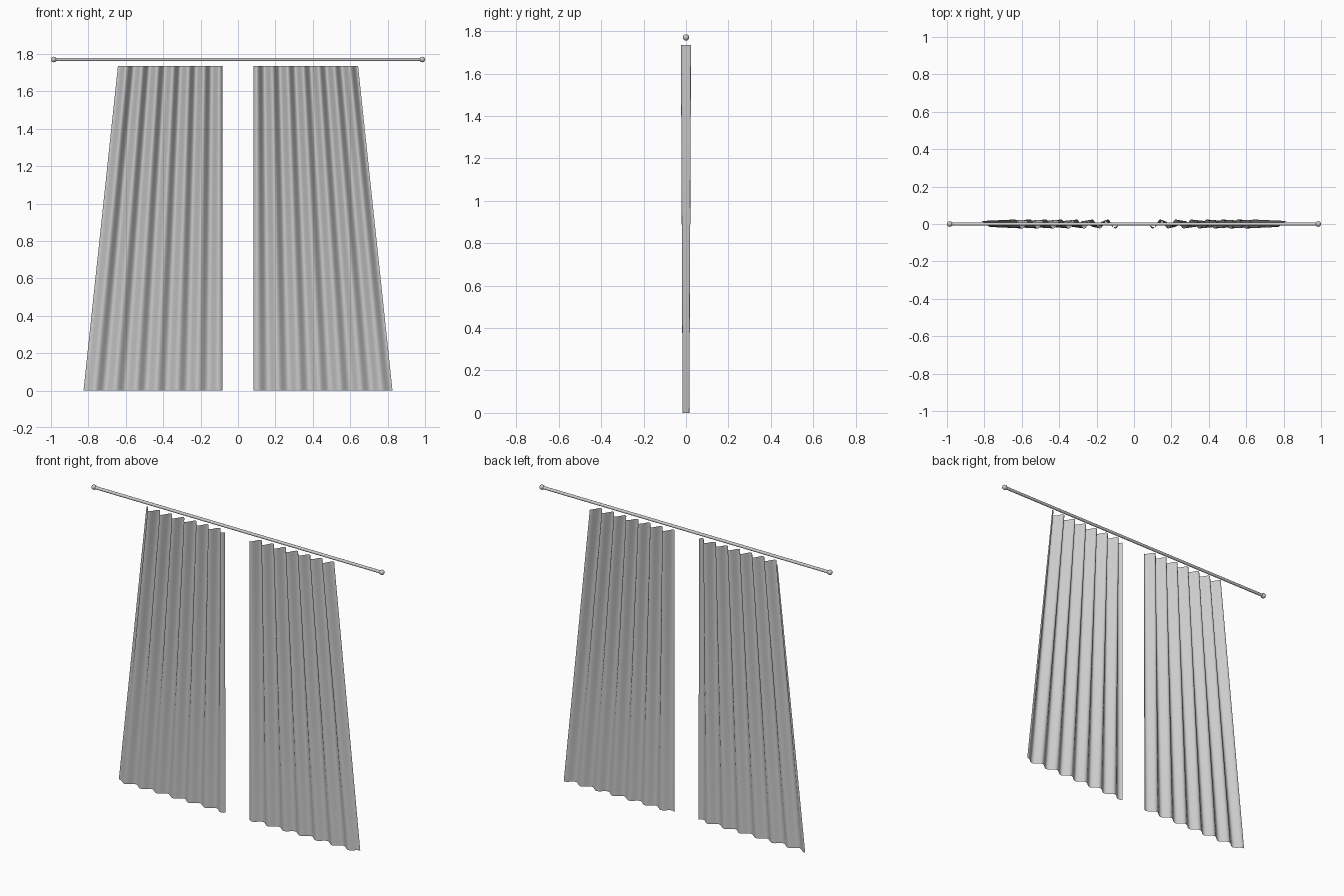
import bpy, bmesh, math

if "Cube" in bpy.data.objects:
    bpy.data.objects.remove(bpy.data.objects["Cube"])

HEIGHT, INNER = 1.735, 0.083
TOP_OUT, BOTTOM_OUT = 0.642, 0.826
ROD_Z = 1.77


def curtain(name, side):
    # pleated cloth sheet: folds widen and flatten toward the hem
    cols, rows = 108, 12
    bm = bmesh.new()
    grid = []
    for r in range(rows + 1):
        t = r / rows
        outer = BOTTOM_OUT + (TOP_OUT - BOTTOM_OUT) * t
        depth = 0.016 + 0.008 * t
        row = []
        for c in range(cols + 1):
            s = c / cols
            x = INNER + (outer - INNER) * s
            y = -depth * math.cos(math.tau * (6.75 * s - 0.2))
            row.append(bm.verts.new((side * x, y, HEIGHT * t)))
        grid.append(row)
    for r in range(rows):
        for c in range(cols):
            q = [grid[r][c], grid[r][c + 1], grid[r + 1][c + 1], grid[r + 1][c]]
            bm.faces.new(q if side > 0 else q[::-1])
    mesh = bpy.data.meshes.new(name)
    bm.to_mesh(mesh)
    bm.free()
    ob = bpy.data.objects.new(name, mesh)
    bpy.context.collection.objects.link(ob)
    for p in mesh.polygons:
        p.use_smooth = True


curtain("curtain_right", 1)
curtain("curtain_left", -1)

# rod
bpy.ops.mesh.primitive_cylinder_add(vertices=24, radius=0.009, depth=1.97,
                                    location=(0, 0, ROD_Z), rotation=(0, math.pi / 2, 0))
bpy.context.object.name = "curtain_rod"
bpy.ops.object.shade_smooth_by_angle()

# ball finials
for side, label in ((-1, "left"), (1, "right")):
    bpy.ops.mesh.primitive_uv_sphere_add(segments=24, ring_count=12, radius=0.015,
                                         location=(side * 0.985, 0, ROD_Z))
    bpy.context.object.name = "finial_" + label
    bpy.ops.object.shade_smooth()
